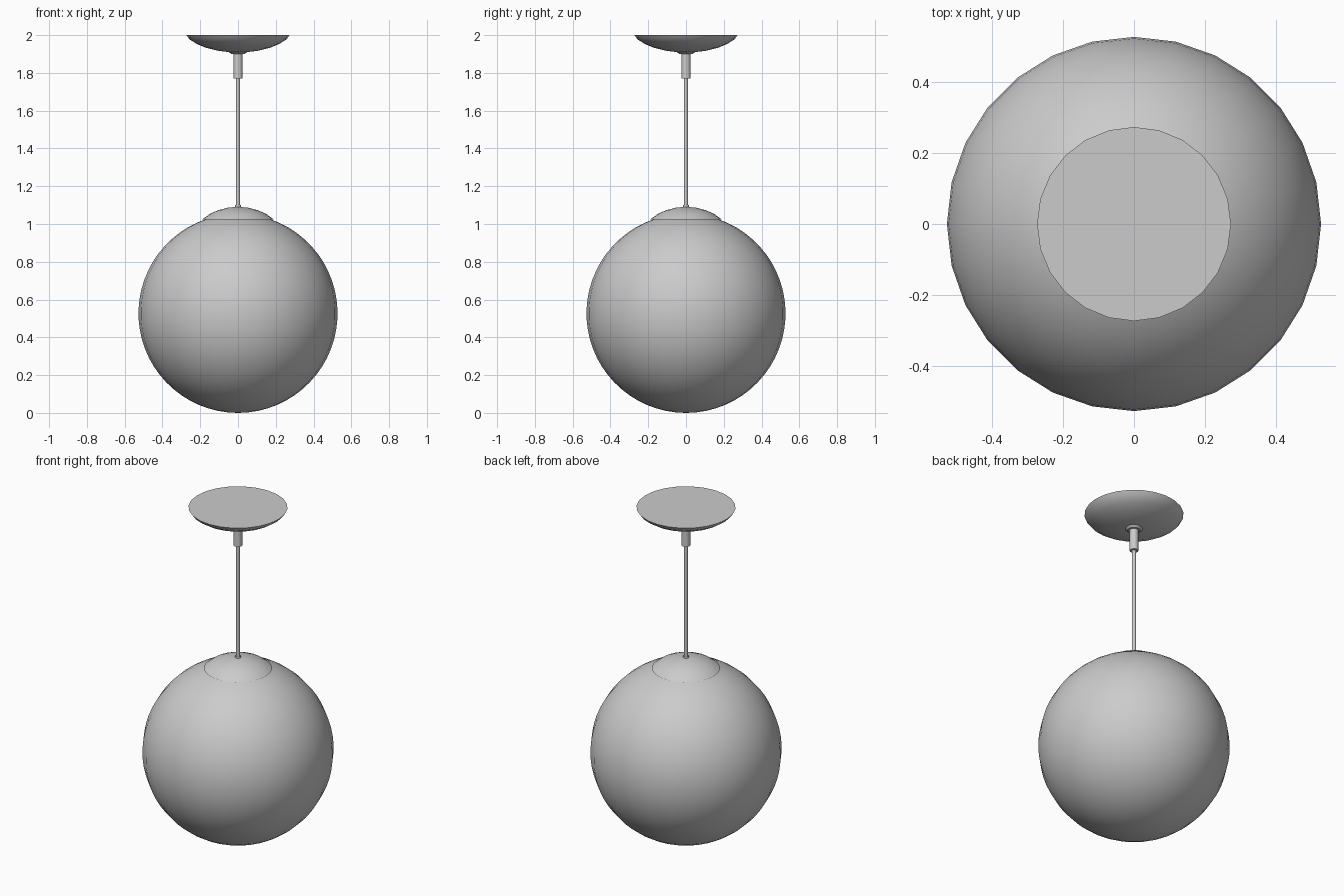
import bpy
import bmesh
import math

cube = bpy.data.objects.get("Cube")
if cube:
    bpy.data.objects.remove(cube, do_unlink=True)

# One plain grey finish for the whole lamp
grey = bpy.data.materials.new("plain_grey")
grey.use_nodes = True
colour = (0.6, 0.6, 0.6, 1)
grey.diffuse_color = colour
grey.node_tree.nodes["Principled BSDF"].inputs["Base Color"].default_value = colour


def lathe(name, profile, sides):
    """Revolve (radius, height) points, listed bottom to top, about z."""
    bm = bmesh.new()
    rings = []
    for r, z in profile:
        if r < 1e-5:
            rings.append([bm.verts.new((0, 0, z))] * sides)
            continue
        turns = [math.pi / 2 + math.tau * i / sides for i in range(sides)]
        rings.append([bm.verts.new((r * math.cos(a), r * math.sin(a), z)) for a in turns])
    for low, high in zip(rings, rings[1:]):
        for i in range(sides):
            j = (i + 1) % sides
            corners = dict.fromkeys((low[i], low[j], high[j], high[i]))
            bm.faces.new(list(corners))
    mesh = bpy.data.meshes.new(name)
    bm.to_mesh(mesh)
    bm.free()
    mesh.materials.append(grey)
    obj = bpy.data.objects.new(name, mesh)
    bpy.context.collection.objects.link(obj)
    bpy.ops.object.select_all(action="DESELECT")
    obj.select_set(True)
    bpy.context.view_layer.objects.active = obj
    bpy.ops.object.shade_smooth_by_angle(angle=math.radians(35))
    return obj


def cylinder(name, radius, bottom, top, sides=16):
    return lathe(name, [(0, bottom), (radius, bottom), (radius, top), (0, top)], sides)


# Globe, open at the neck beneath its cap
RADIUS = 0.527
STEPS = 28
neck = math.pi - math.asin(0.17 / RADIUS)
globe = []
for k in range(STEPS + 1):
    a = neck * k / STEPS
    globe.append((RADIUS * math.sin(a), RADIUS * (1 - math.cos(a))))
lathe("globe", globe, 28)

# Shallow domed cap over the neck
lathe("globe_cap", [(0.188, 1.025), (0.15, 1.053), (0.105, 1.073),
                    (0.055, 1.086), (0.018, 1.09), (0, 1.09)], 24)
cylinder("cap_nut", 0.016, 1.085, 1.1)

# Hanging rod with its upper sleeve and washer
cylinder("rod", 0.011, 1.08, 1.8)
cylinder("sleeve", 0.024, 1.77, 1.905)
lathe("washer", [(0, 1.899), (0.035, 1.899), (0.05, 1.912), (0, 1.912)], 24)

# Ceiling canopy, a shallow bowl with a flat top
lathe("canopy", [(0, 1.91), (0.05, 1.91), (0.11, 1.918), (0.17, 1.933),
                 (0.22, 1.954), (0.257, 1.978), (0.273, 2), (0, 2)], 24)
